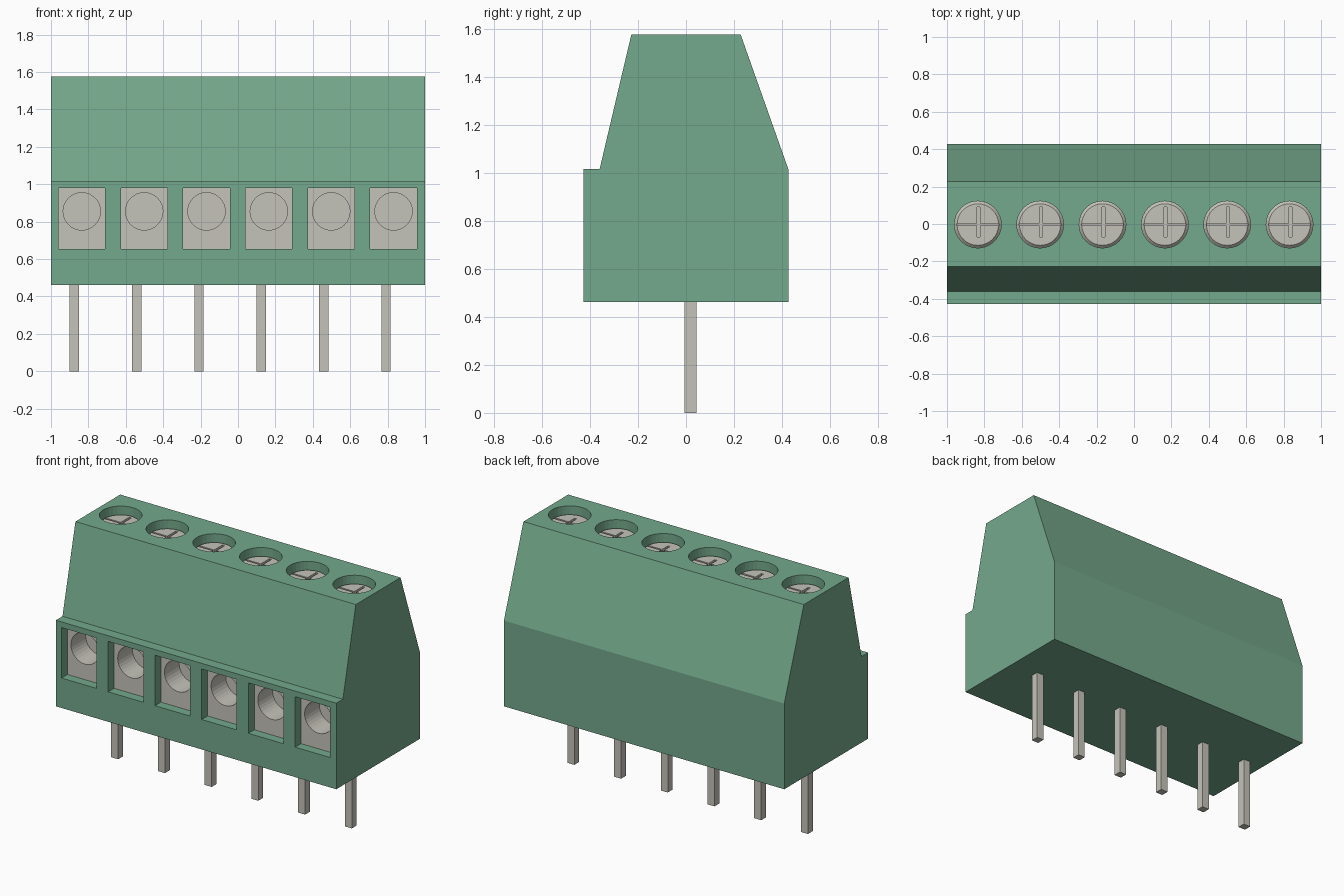
import bpy, bmesh, math
from mathutils import Matrix, Vector

if "Cube" in bpy.data.objects:
    bpy.data.objects.remove(bpy.data.objects["Cube"], do_unlink=True)


def material(name, rgb, metal=0.0):
    m = bpy.data.materials.new(name)
    m.use_nodes = True
    m.diffuse_color = (*rgb, 1)
    m.node_tree.nodes["Principled BSDF"].inputs["Base Color"].default_value = (*rgb, 1)
    return m


GREEN = material("green plastic", (0.175, 0.395, 0.262))
METAL = material("tinned metal", (0.56, 0.55, 0.49))


def add_box(bm, lo, hi):
    lo, hi = Vector(lo), Vector(hi)
    mat = Matrix.Translation((lo + hi) / 2) @ Matrix.Diagonal((*(hi - lo), 1))
    bmesh.ops.create_cube(bm, size=1, matrix=mat)


def add_cylinder(bm, centre, r1, r2, depth, rot=Matrix()):
    bmesh.ops.create_cone(bm, cap_ends=True, segments=32, radius1=r1, radius2=r2,
                          depth=depth, matrix=Matrix.Translation(centre) @ rot)


def finish(bm, name, mat):
    bmesh.ops.recalc_face_normals(bm, faces=bm.faces)
    me = bpy.data.meshes.new(name)
    bm.to_mesh(me)
    bm.free()
    me.materials.append(mat)
    ob = bpy.data.objects.new(name, me)
    bpy.context.collection.objects.link(ob)
    return ob


def carve(ob, bm, mat):
    """Cut the shapes in bm out of ob and discard the cutter."""
    cutter = finish(bm, "cutter", mat)
    cutter.hide_render = True
    mod = ob.modifiers.new("cut", 'BOOLEAN')
    mod.operation, mod.solver, mod.object = 'DIFFERENCE', 'EXACT', cutter
    mod.use_self = True
    bpy.context.view_layer.update()
    me = bpy.data.meshes.new_from_object(ob.evaluated_get(bpy.context.evaluated_depsgraph_get()))
    ob.modifiers.clear()
    ob.data = me
    bpy.data.objects.remove(cutter, do_unlink=True)


# Layout shared by the six poles
POLES = [-0.835 + i / 3 for i in range(6)]
FRONT, TOP, BOTTOM = -0.427, 1.577, 0.462
WIN_W, WIN_LO, WIN_HI = 0.125, 0.655, 0.98
RECESS, POCKET = 0.06, 0.3
WELL_R, WELL_DEPTH, SCREW_H = 0.125, 0.05, 0.12
TURN_Y = Matrix.Rotation(math.radians(90), 4, 'X')

# Housing: side profile extruded along x
profile = [(FRONT, BOTTOM), (0.427, BOTTOM), (0.427, 1.015), (0.228, TOP),
           (-0.228, TOP), (-0.36, 1.017), (FRONT, 1.017)]
bm = bmesh.new()
face = bm.faces.new([bm.verts.new((-1, y, z)) for y, z in profile])
ext = bmesh.ops.extrude_face_region(bm, geom=[face])
bmesh.ops.translate(bm, vec=(2, 0, 0),
                    verts=[g for g in ext["geom"] if isinstance(g, bmesh.types.BMVert)])
housing = finish(bm, "housing", GREEN)

# Wire windows in the front and screw wells in the top
bm = bmesh.new()
for x in POLES:
    add_box(bm, (x - WIN_W, FRONT - 0.1, WIN_LO), (x + WIN_W, FRONT + POCKET, WIN_HI))
    floor = TOP - WELL_DEPTH - SCREW_H
    add_cylinder(bm, (x, -0.003, (floor + TOP + 0.1) / 2), WELL_R, WELL_R, TOP + 0.1 - floor)
carve(housing, bm, GREEN)

for i, x in enumerate(POLES, 1):
    # Wire clamp with a round entry hole
    bm = bmesh.new()
    add_box(bm, (x - WIN_W, FRONT + RECESS, WIN_LO), (x + WIN_W, FRONT + POCKET, WIN_HI))
    clamp = finish(bm, f"wire_clamp_{i}", METAL)
    bm = bmesh.new()
    add_cylinder(bm, (x, FRONT + RECESS + 0.05, 0.855), 0.1, 0.1, 0.2, TURN_Y)
    carve(clamp, bm, METAL)

    # Screw head with a chamfered rim and crossed slots
    head = TOP - WELL_DEPTH
    bm = bmesh.new()
    add_cylinder(bm, (x, -0.003, head - SCREW_H / 2), WELL_R, WELL_R, SCREW_H)
    rim = [e for e in bm.edges if all(v.co.z > head - 0.001 for v in e.verts)]
    bmesh.ops.bevel(bm, geom=rim, offset=0.014, segments=1, affect='EDGES')
    screw = finish(bm, f"screw_{i}", METAL)
    bm = bmesh.new()
    add_box(bm, (x - 0.112, -0.009, head - 0.025), (x + 0.112, 0.003, head + 0.05))
    add_box(bm, (x - 0.004, -0.07, head - 0.025), (x + 0.012, 0.09, head + 0.05))
    carve(screw, bm, METAL)

    # Solder pin below the housing
    bm = bmesh.new()
    add_box(bm, (x - 0.065, -0.007, 0), (x - 0.015, 0.043, BOTTOM + 0.02))
    finish(bm, f"solder_pin_{i}", METAL)
